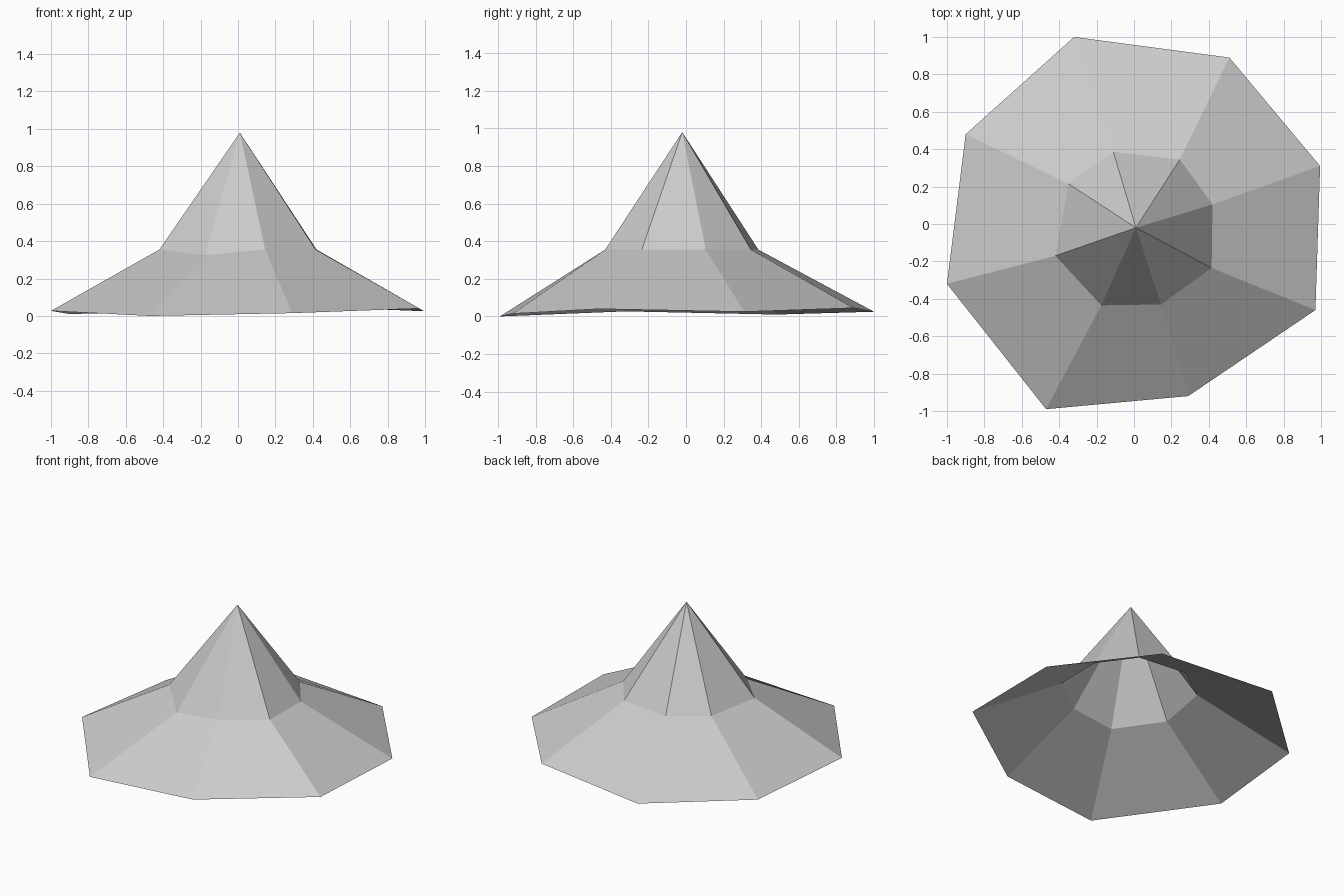
import bpy
import bmesh

cube = bpy.data.objects.get("Cube")
if cube:
    bpy.data.objects.remove(cube, do_unlink=True)

# Plain grey cloth
grey = bpy.data.materials.new("light_grey")
grey.use_nodes = True
COLOUR = (0.6, 0.6, 0.6, 1)
grey.diffuse_color = COLOUR
grey.node_tree.nodes["Principled BSDF"].inputs["Base Color"].default_value = COLOUR

# Slightly irregular eight-sided outlines, counter-clockwise from the front
RIM = [(-.47, -.99, 0), (.29, -.92, .015), (.97, -.46, .04), (.995, .31, .025),
       (.51, .89, .045), (-.32, 1, .025), (-.9, .48, .01), (-1, -.32, .027)]
FOLD = [(-.175, -.435, .325), (.145, -.43, .355), (.415, -.235, .355), (.42, .105, .355),
        (.245, .345, .355), (-.11, .385, .355), (-.35, .215, .355), (-.42, -.17, .355)]
APEX = (.01, -.02, .98)

bm = bmesh.new()
rim = [bm.verts.new(p) for p in RIM]
fold = [bm.verts.new(p) for p in FOLD]
tip = bm.verts.new(APEX)

# Open shell: sloping brim panels and pointed crown panels
for i in range(len(rim)):
    j = (i + 1) % len(rim)
    bm.faces.new((rim[i], rim[j], fold[j], fold[i]))
    bm.faces.new((fold[i], fold[j], tip))

mesh = bpy.data.meshes.new("pointed_hat")
bm.to_mesh(mesh)
bm.free()
mesh.materials.append(grey)
hat = bpy.data.objects.new("pointed_hat", mesh)
bpy.context.collection.objects.link(hat)
